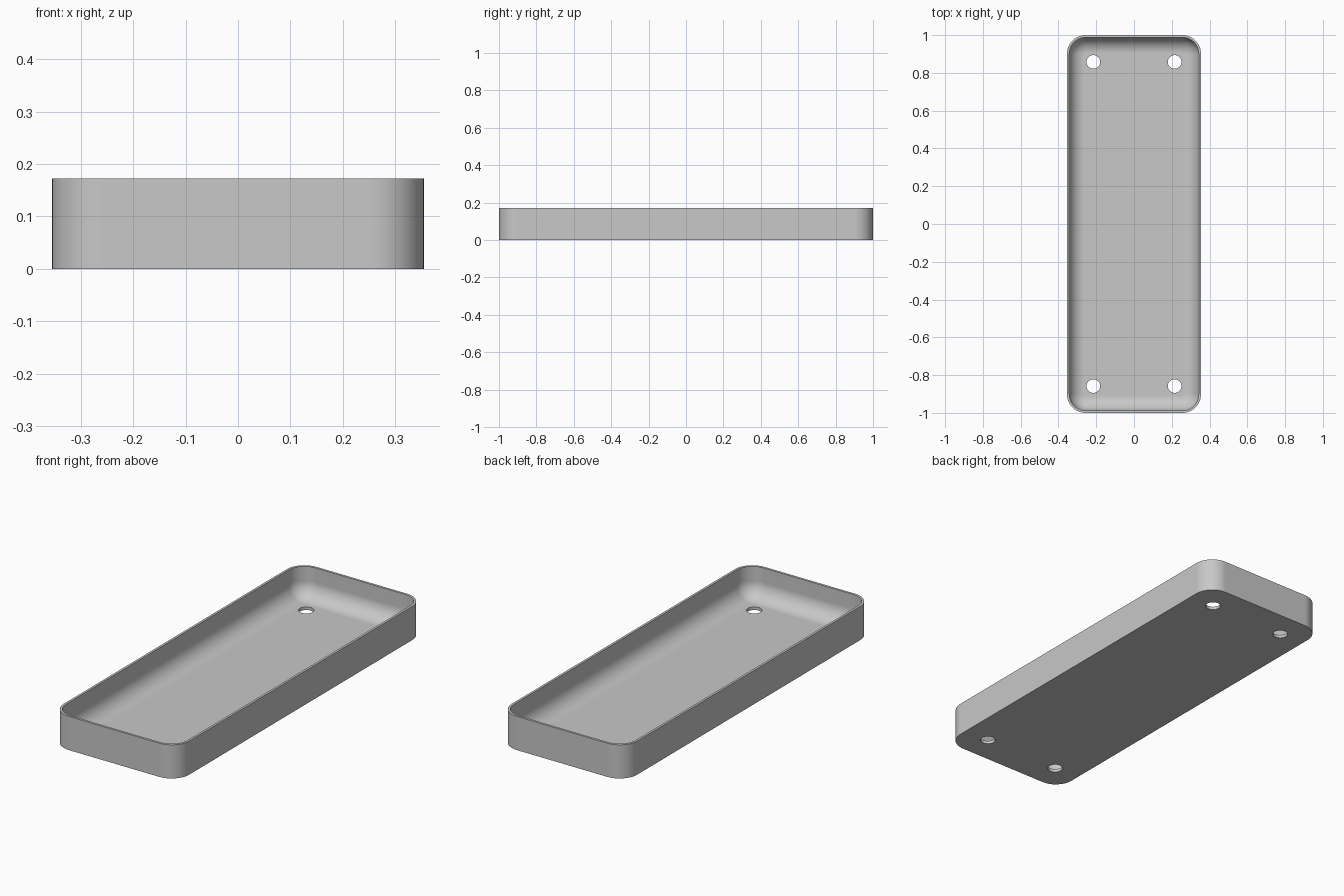
import bpy, bmesh
from math import sin, cos, pi

cube = bpy.data.objects.get("Cube")
if cube:
    bpy.data.objects.remove(cube, do_unlink=True)

HALF_X, HALF_Y, HEIGHT = 0.355, 1.0, 0.172
CORNER, WALL, FLOOR, FILLET = 0.1, 0.012, 0.016, 0.082
HOLE_X, HOLE_Y, HOLE_R = 0.215, 0.858, 0.036
ARC = 12

grey = bpy.data.materials.new("light grey")
grey.use_nodes = True
colour = (0.58, 0.58, 0.58, 1)
grey.diffuse_color = colour
grey.node_tree.nodes["Principled BSDF"].inputs["Base Color"].default_value = colour


def rounded_ring(bm, inset, z):
    """Rounded rectangle of vertices, shrunk by inset."""
    r = CORNER - inset
    verts = []
    for q, (sx, sy) in enumerate([(1, 1), (-1, 1), (-1, -1), (1, -1)]):
        for i in range(ARC + 1):
            a = (q + i / ARC) * pi / 2
            verts.append(bm.verts.new((sx * (HALF_X - CORNER) + r * cos(a),
                                       sy * (HALF_Y - CORNER) + r * sin(a), z)))
    return verts


def make_object(name, bm):
    bmesh.ops.recalc_face_normals(bm, faces=bm.faces)
    mesh = bpy.data.meshes.new(name)
    bm.to_mesh(mesh)
    bm.free()
    mesh.materials.append(grey)
    obj = bpy.data.objects.new(name, mesh)
    bpy.context.collection.objects.link(obj)
    return obj


# Tray shell: outer wall, rim, inner wall, then the fillet down to the floor
profile = [(0, 0), (0, HEIGHT), (WALL, HEIGHT)]
for i in range(ARC + 1):
    a = i / ARC * pi / 2
    profile.append((WALL + FILLET * (1 - cos(a)), FLOOR + FILLET * (1 - sin(a))))
bm = bmesh.new()
rings = [rounded_ring(bm, d, z) for d, z in profile]
for low, high in zip(rings, rings[1:]):
    for i in range(len(low)):
        j = (i + 1) % len(low)
        bm.faces.new((low[i], low[j], high[j], high[i]))
bm.faces.new(rings[0])
bm.faces.new(rings[-1])
tray = make_object("tray", bm)

# Four mounting holes through the floor
bm = bmesh.new()
for sx in (-1, 1):
    for sy in (-1, 1):
        made = bmesh.ops.create_cone(bm, cap_ends=True, segments=32, radius1=HOLE_R,
                                     radius2=HOLE_R, depth=0.1)
        bmesh.ops.translate(bm, verts=made["verts"], vec=(sx * HOLE_X, sy * HOLE_Y, 0))
cutter = make_object("hole_cutter", bm)
cutter.hide_render = True

bpy.ops.object.select_all(action="DESELECT")
tray.select_set(True)
bpy.context.view_layer.objects.active = tray
cut = tray.modifiers.new("holes", "BOOLEAN")
cut.operation = "DIFFERENCE"
cut.solver = "EXACT"
cut.object = cutter
bpy.ops.object.modifier_apply(modifier=cut.name)
bpy.data.objects.remove(cutter, do_unlink=True)

# Smooth curves with crisp rim, base and hole edges
bpy.ops.object.shade_smooth_by_angle(angle=pi / 6)
normals = tray.modifiers.new("flat floor shading", "WEIGHTED_NORMAL")
normals.keep_sharp = True
